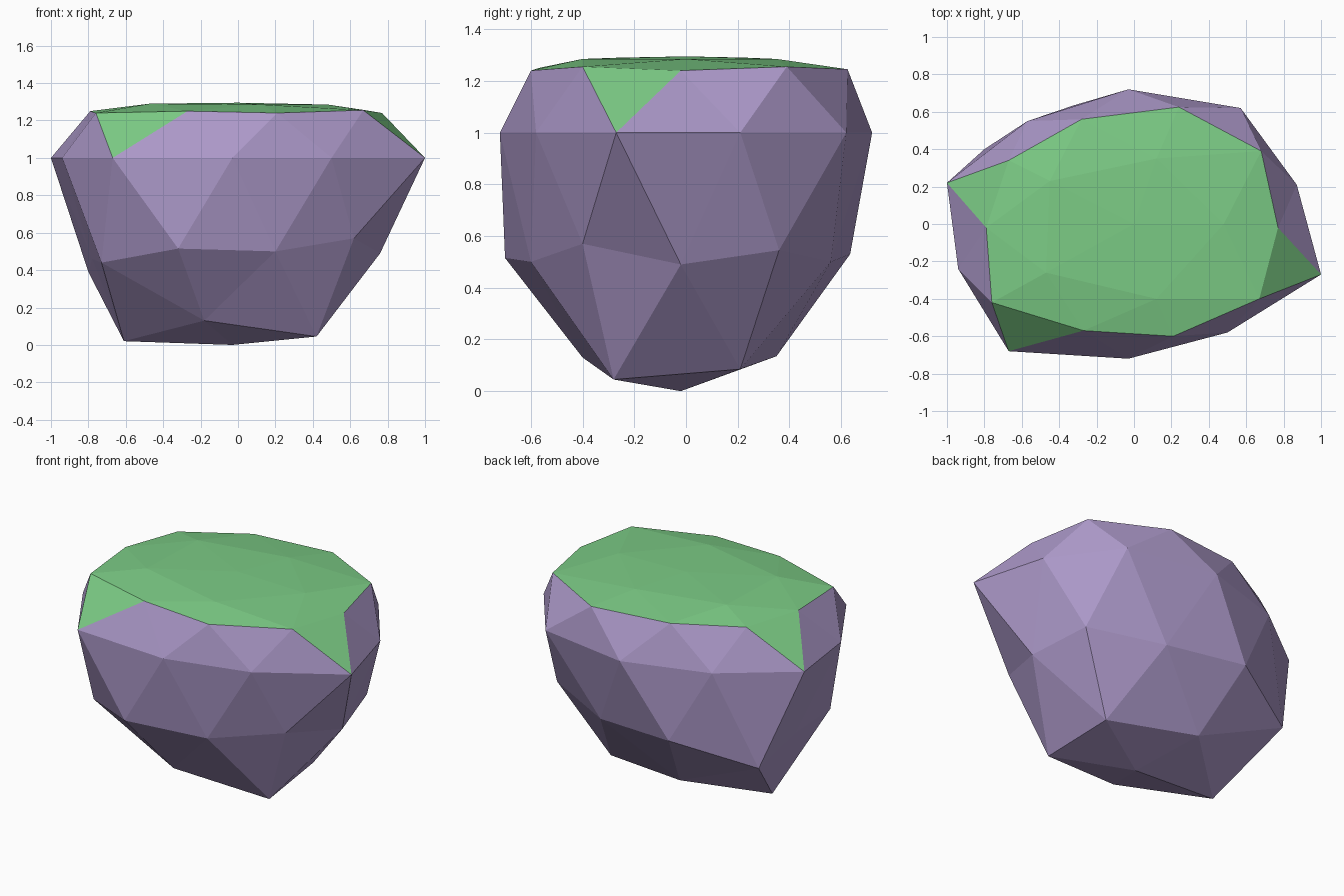
import bpy
import bmesh

if "Cube" in bpy.data.objects:
    bpy.data.objects.remove(bpy.data.objects["Cube"], do_unlink=True)


def make_material(name, colour):
    mat = bpy.data.materials.new(name)
    mat.use_nodes = True
    mat.diffuse_color = (*colour, 1)
    shader = next(n for n in mat.node_tree.nodes if n.type == "BSDF_PRINCIPLED")
    shader.inputs["Base Color"].default_value = (*colour, 1)
    shader.inputs["Roughness"].default_value = 0.9
    return mat


stone = make_material("purple stone", (0.41, 0.315, 0.58))
grass = make_material("grass green", (0.2, 0.6, 0.235))

# Rings of the faceted boulder, each counter-clockwise starting near +x
crown = [(.48, 0, 1.285), (.12, .35, 1.285), (-.45, .23, 1.29),
         (-.47, -.26, 1.29), (.12, -.4, 1.285)]
rim = [(.77, -.02, 1.24), (.68, .39, 1.255), (.24, .625, 1.245), (-.28, .56, 1.25),
       (-.67, .34, 1.245), (-.79, -.02, 1.25), (-.76, -.42, 1.24), (-.27, -.57, 1.25),
       (.21, -.6, 1.24), (.67, -.4, 1.255)]
shoulder = [(x, y, 1) for x, y in [
    (.87, .21), (.57, .62), (-.03, .72), (-.57, .55), (-1, .22),
    (-.94, -.24), (-.67, -.68), (-.03, -.72), (.5, -.58), (1, -.27)]]
waist = [(.76, -.02, .49), (.67, .36, .545), (.22, .56, .5), (-.32, .635, .53),
         (-.8, .4, .39), (-.78, 0, .46), (-.73, -.43, .44), (-.32, -.7, .515),
         (.2, -.6, .5), (.62, -.4, .57)]
foot = [(.39, .21, .085), (-.2, .35, .135), (-.61, -.01, .02),
        (-.18, -.4, .13), (.42, -.28, .045)]

bm = bmesh.new()


def add_ring(points):
    return [bm.verts.new(p) for p in points]


def add_face(*verts, green=False):
    face = bm.faces.new(verts)
    face.material_index = int(green)
    return face


def add_cap(pole, inner, outer, shift, green):
    """Close a ten-sided ring with a five-sided ring and a pole."""
    for k in range(5):
        a, b = inner[k], inner[(k + 1) % 5]
        o0, o1, o2 = (outer[(2 * k + shift + i) % 10] for i in range(3))
        for tri in ((pole, a, b), (a, o0, o1), (a, o1, b), (b, o1, o2)):
            add_face(*tri, green=green)


def add_belt(corners, mids, green_mids=()):
    """Join two ten-sided rings, the second half a step further round."""
    for k in range(10):
        n = (k + 1) % 10
        add_face(corners[k], mids[k], corners[n], green=k in green_mids)
        add_face(corners[n], mids[k], mids[n])


crown_v, rim_v, shoulder_v, waist_v, foot_v = map(
    add_ring, (crown, rim, shoulder, waist, foot))
top_pole = bm.verts.new((0, 0, 1.295))
bottom_pole = bm.verts.new((-.03, -.02, 0))

# Grass top, spilling over the edge at three shoulder corners
add_cap(top_pole, crown_v, rim_v, 0, True)
add_belt(rim_v, shoulder_v, green_mids=(4, 6, 9))

# Stone sides and underside
add_belt(waist_v, shoulder_v)
add_cap(bottom_pole, foot_v, waist_v, 1, False)

bmesh.ops.recalc_face_normals(bm, faces=bm.faces)
mesh = bpy.data.meshes.new("grassy_boulder")
bm.to_mesh(mesh)
bm.free()
mesh.materials.append(stone)
mesh.materials.append(grass)
boulder = bpy.data.objects.new("grassy_boulder", mesh)
bpy.context.collection.objects.link(boulder)
